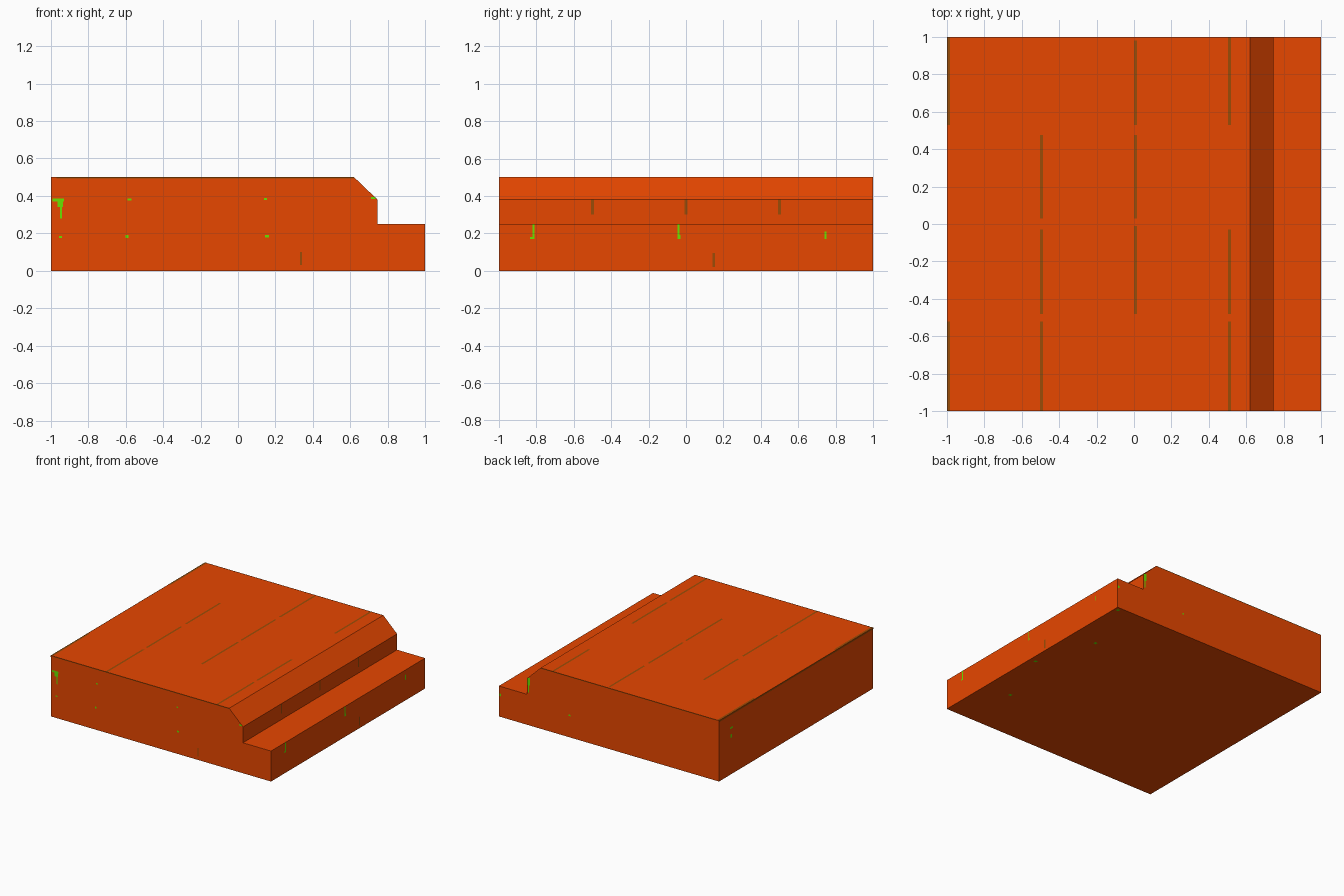
import bpy, bmesh

if "Cube" in bpy.data.objects:
    bpy.data.objects.remove(bpy.data.objects["Cube"])

def material(name, rgb):
    m = bpy.data.materials.new(name)
    m.diffuse_color = (*rgb, 1)
    m.use_nodes = True
    m.node_tree.nodes["Principled BSDF"].inputs["Base Color"].default_value = m.diffuse_color
    return m

orange = material("burnt_orange", (0.80, 0.063, 0.0))
brown = material("groove_brown", (0.33, 0.073, 0.002))
green = material("moss_green", (0.14, 0.76, 0.0))

def finish(name, bm, mat):
    me = bpy.data.meshes.new(name)
    bm.to_mesh(me)
    bm.free()
    me.materials.append(mat)
    ob = bpy.data.objects.new(name, me)
    bpy.context.collection.objects.link(ob)

# Stepped slab: side profile extruded along y
profile = [(-1, 0), (1, 0), (1, .25), (.745, .25), (.745, .38), (.62, .5), (-1, .5)]
bm = bmesh.new()
face = bm.faces.new([bm.verts.new((x, -1, z)) for x, z in profile])
ext = bmesh.ops.extrude_face_region(bm, geom=[face])
bmesh.ops.translate(bm, vec=(0, 2, 0),
                    verts=[v for v in ext["geom"] if isinstance(v, bmesh.types.BMVert)])
bmesh.ops.recalc_face_normals(bm, faces=bm.faces[:])
finish("slab", bm, orange)

def plates(name, mat, axis, level, side, rects):
    """Flat plates just outside the plane axis=level, facing side (+1 or -1)."""
    bm = bmesh.new()
    for u0, u1, v0, v1 in rects:
        verts = []
        for uv in ((u0, v0), (u1, v0), (u1, v1), (u0, v1)):
            co = list(uv)
            co.insert(axis, level + side * .001)
            verts.append(bm.verts.new(co))
        f = bm.faces.new(verts)
        f.normal_update()
        if f.normal[axis] * side < 0:
            f.normal_flip()
    finish(name, bm, mat)

# Worn joints on the top: rows of strips at four x positions
joints = {-.99: [(.53, 1), (-1, -.52)],
          -.495: [(.03, .475), (-.48, -.03), (-1, -.52)],
          .008: [(.53, .98), (.03, .475), (-.48, -.01)],
          .51: [(.53, 1), (-.48, -.03), (-1, -.52)]}
plates("top_joints", brown, 2, .5, 1,
       [(x - .008, x + .008, a, b) for x, spans in joints.items() for a, b in spans])

# Worn top edges
plates("left_top_edge", brown, 0, -1, -1, [(-1, 1, .487, .5)])
plates("front_top_edge", brown, 1, -1, -1, [(-.97, .62, .494, .5)])
plates("back_top_edge", brown, 1, 1, 1, [(-.97, .62, .494, .5)])

# Short upright joints
plates("riser_joints", brown, 0, .745, 1,
       [(y - .007, y + .007, .3, .38) for y in (-.5, 0, .5)])
plates("step_joint", brown, 0, 1, 1, [(.141, .155, .02, .095)])
plates("front_joint", brown, 1, -1, -1, [(.332, .342, .03, .1)])

# Moss patches
plates("step_moss", green, 0, 1, 1,
       [(-.82, -.81, .18, .25), (-.835, -.81, .17, .18), (-.045, -.035, .18, .25),
        (-.045, -.03, .17, .19), (.74, .75, .17, .21)])
plates("front_moss", green, 1, -1, -1,
       [(-.99, -.93, .37, .385), (-.965, -.935, .34, .37), (-.95, -.94, .28, .34),
        (-.59, -.57, .375, .385), (.14, .155, .378, .388), (.71, .735, .383, .395),
        (-.6, -.585, .175, .19), (.145, .165, .178, .192), (-.955, -.94, .175, .185)])
plates("back_moss", green, 1, 1, 1,
       [(.715, .74, .33, .39), (.725, .735, .27, .33), (.35, .365, .175, .187),
        (.98, .995, .17, .19)])
plates("left_moss", green, 0, -1, -1, [(.82, .86, .375, .388), (.835, .85, .3, .33)])
plates("underside_moss", green, 2, 0, -1,
       [(x - .012, x + .012, y - .012, y + .012)
        for x, y in ((.97, .97), (.78, .48), (.95, -.02), (.77, -.53))])
